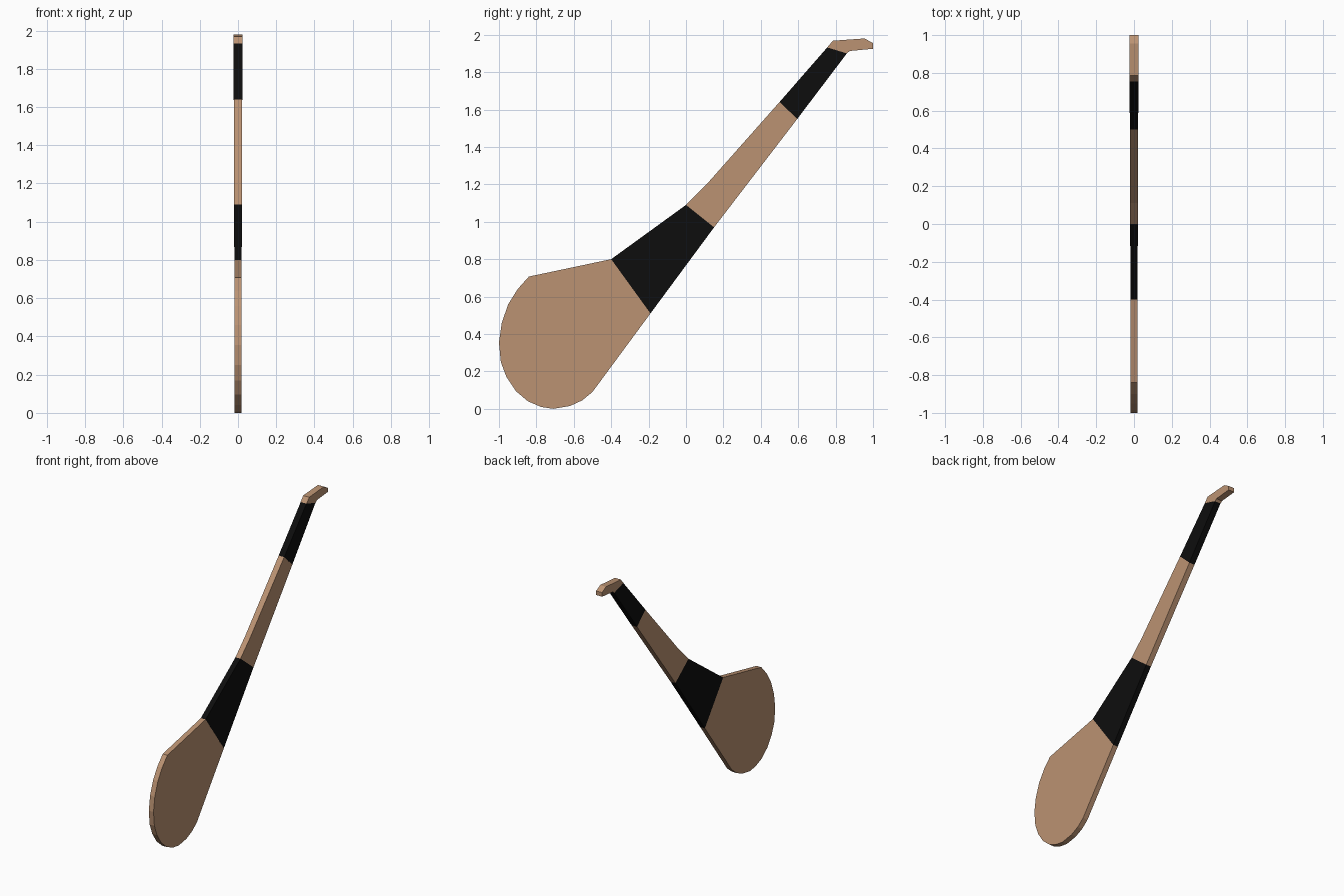
import bpy

if "Cube" in bpy.data.objects:
    bpy.data.objects.remove(bpy.data.objects["Cube"])


def material(name, color):
    m = bpy.data.materials.new(name)
    m.diffuse_color = (*color, 1)
    m.use_nodes = True
    m.node_tree.nodes["Principled BSDF"].inputs["Base Color"].default_value = m.diffuse_color
    return m


WOOD = material("wood", (0.50, 0.29, 0.17))
TAPE = material("black_tape", (0.004, 0.004, 0.004))


def slab(name, outline, half, mat, open_edges):
    """Flat piece from a (y, z) outline; half-thickness varies with z.
    open_edges are joints to neighbouring pieces, left without a wall."""
    n = len(outline)
    zs = [z for _, z in outline]
    lo, hi = min(zs), max(zs)
    verts = []
    for s in (1, -1):
        for y, z in outline:
            t = (z - lo) / (hi - lo)
            verts.append((s * (half[0] + (half[1] - half[0]) * t), y, z))
    faces = [list(range(n)), list(range(2 * n - 1, n - 1, -1))]
    for i in range(n):
        if i not in open_edges:
            j = (i + 1) % n
            faces.append([i, i + n, j + n, j])
    me = bpy.data.meshes.new(name)
    me.from_pydata(verts, [], faces)
    me.materials.append(mat)
    ob = bpy.data.objects.new(name, me)
    bpy.context.collection.objects.link(ob)
    return ob


# Joint corners shared by neighbouring pieces (upper edge, lower edge)
A = (-0.40, 0.80), (-0.19, 0.51)
B = (0.0, 1.09), (0.15, 0.97)
C = (0.50, 1.64), (0.595, 1.55)
D = (0.755, 1.932), (0.86, 1.90)

# Rounded blade
blade = [A[0], (-0.84, 0.707), (-0.90, 0.64), (-0.95, 0.56), (-0.985, 0.46),
         (-1.0, 0.355), (-0.99, 0.25), (-0.96, 0.17), (-0.91, 0.095),
         (-0.845, 0.04), (-0.775, 0.01), (-0.71, 0.0), (-0.62, 0.015),
         (-0.555, 0.045), (-0.50, 0.09), A[1]]
slab("blade", blade, (0.019, 0.019), WOOD, {len(blade) - 1})

# Tape band above the blade
slab("neck_band", [B[0], A[0], A[1], B[1]], (0.019, 0.020), TAPE, {1, 3})

# Bare shaft
slab("shaft", [C[0], (0.11, 1.20), B[0], B[1], C[1]], (0.020, 0.022), WOOD, {2, 4})

# Taped grip
slab("grip", [D[0], C[0], C[1], D[1]], (0.022, 0.023), TAPE, {1, 3})

# Hooked handle end
knob = [D[1], (0.875, 1.913), (1.0, 1.925), (1.0, 1.955), (0.955, 1.98),
        (0.785, 1.968), D[0]]
slab("handle_end", knob, (0.024, 0.024), WOOD, {len(knob) - 1})
